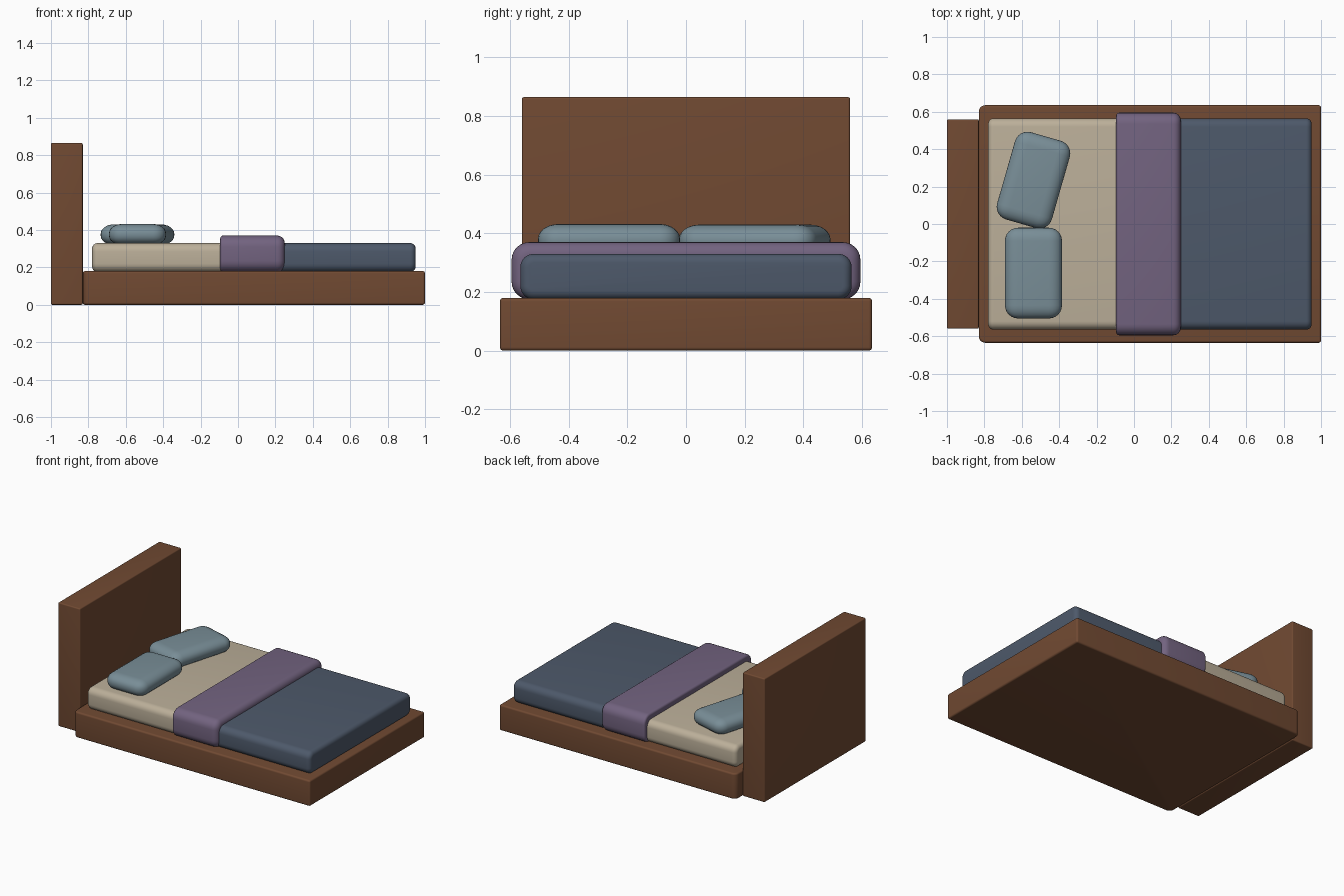
import bpy, bmesh, math
from mathutils import Matrix, Vector

if "Cube" in bpy.data.objects:
    bpy.data.objects.remove(bpy.data.objects["Cube"])


def material(name, rgb):
    m = bpy.data.materials.new(name)
    m.diffuse_color = (*rgb, 1)
    m.use_nodes = True
    m.node_tree.nodes["Principled BSDF"].inputs["Base Color"].default_value = m.diffuse_color
    return m


wood = material("wood", (0.165, 0.068, 0.032))
sheet = material("sheet", (0.50, 0.43, 0.32))
navy = material("navy", (0.075, 0.10, 0.145))
purple = material("purple", (0.17, 0.125, 0.215))
pale_blue = material("pale_blue", (0.19, 0.27, 0.31))


def block(name, lo, hi, mat, bevels, squash=1.0, turn=0.0):
    """Box from lo to hi; bevels is a list of (edge test, radius)."""
    lo, hi = Vector(lo), Vector(hi)
    size = hi - lo
    size.z /= squash
    bm = bmesh.new()
    bmesh.ops.create_cube(bm, size=1, matrix=Matrix.Diagonal((*size, 1)))
    for test, radius in bevels:
        edges = [e for e in bm.edges if test(e, size)]
        bmesh.ops.bevel(bm, geom=edges, offset=radius, segments=6,
                        profile=0.5, affect='EDGES')
    bmesh.ops.scale(bm, vec=(1, 1, squash), verts=bm.verts)
    mesh = bpy.data.meshes.new(name)
    bm.to_mesh(mesh)
    bm.free()
    ob = bpy.data.objects.new(name, mesh)
    bpy.context.collection.objects.link(ob)
    ob.location = (lo + hi) / 2
    ob.rotation_euler.z = math.radians(turn)
    mesh.materials.append(mat)
    bpy.ops.object.select_all(action='DESELECT')
    bpy.context.view_layer.objects.active = ob
    ob.select_set(True)
    bpy.ops.object.shade_smooth_by_angle(angle=math.radians(35))
    return ob


# Edge tests
def every(e, s):
    return True


def along_x(e, s):
    a, b = e.verts
    return abs(a.co.x - b.co.x) > 0.9 * s.x


def end(sign):
    return lambda e, s: all(abs(v.co.x - sign * s.x / 2) < 1e-4 for v in e.verts)


def head_corner(e, s):
    return end(-1)(e, s) and abs(e.verts[0].co.z - e.verts[1].co.z) > 0.9 * s.z


# Wooden frame and headboard
block("bed_frame", (-0.83, -0.635, 0), (1.0, 0.635, 0.18), wood,
      [(head_corner, 0.035),
       (lambda e, s: e.calc_face_angle(0) > 1.0, 0.012)])
block("headboard", (-1.0, -0.56, 0), (-0.83, 0.56, 0.865), wood, [(every, 0.008)])

# Mattress and duvet meet under the throw
block("mattress", (-0.78, -0.565, 0.175), (0.08, 0.565, 0.33), sheet,
      [(along_x, 0.045), (end(-1), 0.03)])
block("duvet", (0.08, -0.565, 0.175), (0.95, 0.565, 0.33), navy,
      [(along_x, 0.045), (end(1), 0.03)])
block("throw_blanket", (-0.095, -0.595, 0.175), (0.25, 0.595, 0.37), purple,
      [(along_x, 0.06), (end(-1), 0.015), (end(1), 0.04)])

# Pillows, the second one turned
block("pillow_front", (-0.69, -0.505, 0.32), (-0.385, -0.02, 0.432), pale_blue,
      [(every, 0.07)], squash=0.72)
block("pillow_back", (-0.69, -0.008, 0.32), (-0.385, 0.477, 0.43), pale_blue,
      [(every, 0.07)], squash=0.72, turn=-16)
